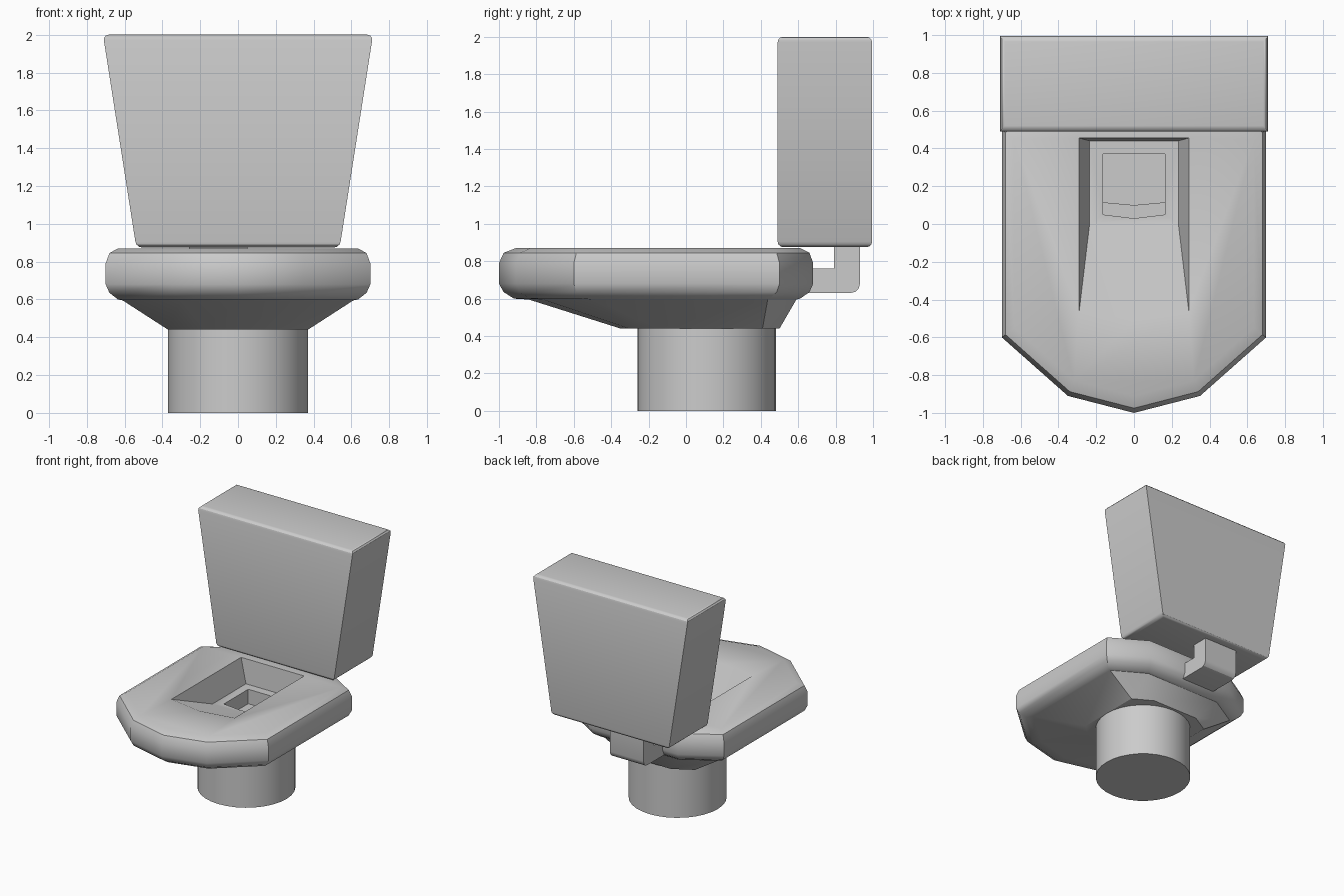
import bpy, bmesh
from math import radians

if "Cube" in bpy.data.objects:
    bpy.data.objects.remove(bpy.data.objects["Cube"])


def make(name, bm, smooth=True, angle=30):
    bmesh.ops.recalc_face_normals(bm, faces=bm.faces)
    me = bpy.data.meshes.new(name)
    bm.to_mesh(me)
    bm.free()
    ob = bpy.data.objects.new(name, me)
    bpy.context.collection.objects.link(ob)
    bpy.ops.object.select_all(action='DESELECT')
    bpy.context.view_layer.objects.active = ob
    ob.select_set(True)
    if smooth:
        bpy.ops.object.shade_smooth_by_angle(angle=radians(angle))
    return ob


def loft(rings):
    bm = bmesh.new()
    loops = [[bm.verts.new(p) for p in ring] for ring in rings]
    n = len(loops[0])
    for a, b in zip(loops, loops[1:]):
        for i in range(n):
            j = (i + 1) % n
            bm.faces.new((a[i], a[j], b[j], b[i]))
    bm.faces.new(loops[0][::-1])
    bm.faces.new(loops[-1])
    return bm


def hull(points):
    bm = bmesh.new()
    for p in points:
        bm.verts.new(p)
    bmesh.ops.convex_hull(bm, input=bm.verts)
    bmesh.ops.dissolve_limit(bm, angle_limit=0.01, verts=bm.verts, edges=bm.edges)
    return bm


def prism(outline, z0, z1):
    return loft([[(x, y, z) for x, y in outline] for z in (z0, z1)])


def bevel(bm, width, segments, test=lambda e: True):
    bmesh.ops.bevel(bm, geom=[e for e in bm.edges if test(e)], offset=width,
                    segments=segments, profile=0.5, affect='EDGES')


# Bowl: one plan outline lofted through rim and underside
half = [(0.35, -0.91), (0.70, -0.60), (0.70, 0.50), (0.40, 0.68)]
plan = [(0, -1.0)] + half + [(-x, y) for x, y in reversed(half)]


def ring(z, hx, y0, y1):
    return [(x / 0.70 * hx, y0 + (y + 1) / 1.68 * (y1 - y0), z) for x, y in plan]


bowl = make("bowl", loft([
    ring(0.44, 0.37, -0.35, 0.50),
    ring(0.595, 0.61, -0.84, 0.59),
    ring(0.60, 0.635, -0.92, 0.61),
    ring(0.635, 0.68, -0.975, 0.66),
    ring(0.68, 0.70, -1.00, 0.68),
    ring(0.79, 0.70, -1.00, 0.68),
    ring(0.845, 0.68, -0.975, 0.66),
    ring(0.87, 0.635, -0.91, 0.61)]), smooth=False)

# Basin, drain ledge and drain well are cut from the bowl
rim = [(-0.29, 0.455), (-0.29, -0.46), (0, -0.51), (0.29, -0.46), (0.29, 0.455)]
floor = [(s * 0.235, y, 0.67) for s in (-1, 1) for y in (0.0, 0.44)]
cutters = [
    make("basin_cutter", hull([(x, y, z) for x, y in rim for z in (0.87, 0.95)] + floor), False),
    make("ledge_cutter", prism([(-0.165, 0.37), (-0.165, 0.05), (0, 0.03),
                                (0.165, 0.05), (0.165, 0.37)], 0.61, 0.72), False),
    make("drain_cutter", prism([(-0.165, 0.37), (-0.165, 0.115), (0, 0.10),
                                (0.165, 0.115), (0.165, 0.37)], 0.55, 0.70), False)]
for cutter in cutters:
    cutter.hide_render = True
    bpy.ops.object.select_all(action='DESELECT')
    bpy.context.view_layer.objects.active = bowl
    bowl.select_set(True)
    mod = bowl.modifiers.new("cut", 'BOOLEAN')
    mod.operation, mod.solver, mod.object = 'DIFFERENCE', 'EXACT', cutter
    bpy.ops.object.modifier_apply(modifier=mod.name)
    bpy.data.objects.remove(cutter)
bpy.ops.object.shade_smooth_by_angle(angle=radians(32))

# Round pedestal
bm = bmesh.new()
bmesh.ops.create_cone(bm, cap_ends=True, segments=32, radius1=0.37, radius2=0.37, depth=0.45)
bmesh.ops.translate(bm, vec=(0, 0.11, 0.225), verts=bm.verts)
make("pedestal", bm)

# Tapered tank with small rounded edges along the top and bottom
bm = loft([[(-w, 0.49, z), (w, 0.49, z), (w, 0.995, z), (-w, 0.995, z)]
           for z, w in ((0.875, 0.538), (2.0, 0.714))])
bevel(bm, 0.03, 3, lambda e: abs(e.verts[0].co.z - e.verts[1].co.z) < 0.01)
make("tank", bm)

# Elbow pipe joining bowl and tank, set slightly off centre
elbow = [(0.55, 0.63), (0.93, 0.63), (0.93, 0.89), (0.79, 0.89), (0.79, 0.76), (0.55, 0.76)]
bm = loft([[(x, y, z) for y, z in elbow] for x in (-0.26, 0.05)])
bevel(bm, 0.05, 3, lambda e: all(abs(v.co.y - 0.93) < 0.01 and abs(v.co.z - 0.63) < 0.01
                                 for v in e.verts))
make("pipe", bm)
